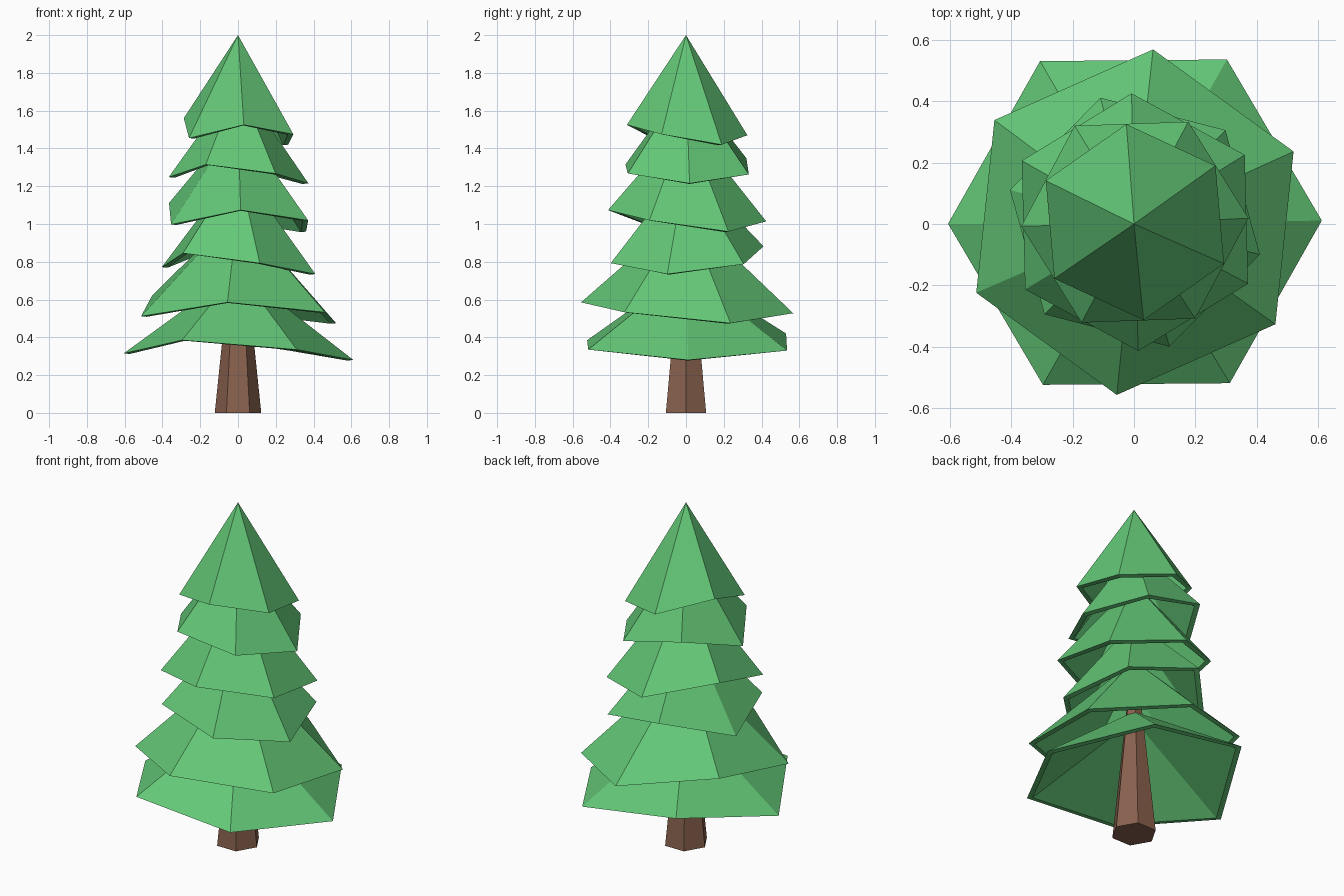
import bpy
import bmesh
from math import cos, sin, radians, pi
from mathutils import Vector

cube = bpy.data.objects.get("Cube")
if cube:
    bpy.data.objects.remove(cube, do_unlink=True)

SIDES = 6
RIM_LIFT = (0, 0.05, 0.14, 0.035, 0.105, 0.055)  # uneven rim shared by all tiers
WALL = 0.032


def make_material(name, color):
    mat = bpy.data.materials.new(name)
    mat.use_nodes = True
    mat.diffuse_color = color
    mat.node_tree.nodes["Principled BSDF"].inputs["Base Color"].default_value = color
    return mat


def add_object(name, bm, mat):
    bmesh.ops.recalc_face_normals(bm, faces=bm.faces)
    mesh = bpy.data.meshes.new(name)
    bm.to_mesh(mesh)
    bm.free()
    mesh.materials.append(mat)
    obj = bpy.data.objects.new(name, mesh)
    bpy.context.collection.objects.link(obj)
    return obj


def add_tier(name, radius, turn, low, apex, lift, mat):
    """Hollow six-sided cone with a wavy rim."""
    bm = bmesh.new()

    def ring(r, drop):
        verts = []
        for i, h in enumerate(RIM_LIFT):
            a = radians(turn) + i * 2 * pi / SIDES
            point = Vector((r * cos(a) + 0.003, r * sin(a) + 0.006, low + h * lift - drop))
            verts.append(bm.verts.new(point))
        return verts

    outer, inner = ring(radius, 0), ring(radius - WALL, 0.003)
    tip = bm.verts.new((0, 0, apex))
    hollow = bm.verts.new((0, 0, apex - 0.05))
    for i in range(SIDES):
        j = (i + 1) % SIDES
        bm.faces.new((outer[i], outer[j], tip))
        bm.faces.new((inner[j], inner[i], hollow))
        bm.faces.new((outer[j], outer[i], inner[i], inner[j]))
    return add_object(name, bm, mat)


leaf_green = make_material("leaf green", (0.127, 0.578, 0.185, 1))
bark_brown = make_material("bark brown", (0.25, 0.12, 0.075, 1))

# Trunk: tapered hexagonal post running up inside the lower tiers
trunk_height = 0.9
bm = bmesh.new()
bmesh.ops.create_cone(bm, cap_ends=True, segments=SIDES, radius1=0.123, radius2=0.03,
                      depth=trunk_height)
bmesh.ops.translate(bm, verts=bm.verts, vec=(0, 0, trunk_height / 2))
corner = max(bm.verts, key=lambda v: v.co.xy.length)
turn = corner.co.xy.angle_signed(Vector((1, 0)))
for v in bm.verts:  # put a corner on the x axis
    x, y = v.co.xy
    v.co.x = x * cos(turn) + y * sin(turn)
    v.co.y = y * cos(turn) - x * sin(turn)
add_object("trunk", bm, bark_brown)

# Foliage tiers from bottom to top: radius, turn, lowest rim point, apex, rim waviness
tiers = {
    "bottom_tier": (0.608, 0.5, 0.28, 0.755, 1),
    "second_tier": (0.565, 24, 0.475, 1.07, 1.05),
    "third_tier": (0.42, -14.5, 0.735, 1.31, 1.05),
    "fourth_tier": (0.419, 31.5, 0.96, 1.55, 1.08),
    "fifth_tier": (0.37, 2, 1.215, 1.76, 0.95),
    "top_tier": (0.32, 35, 1.42, 2, 1),
}
for name, shape in tiers.items():
    add_tier(name, *shape, leaf_green)
